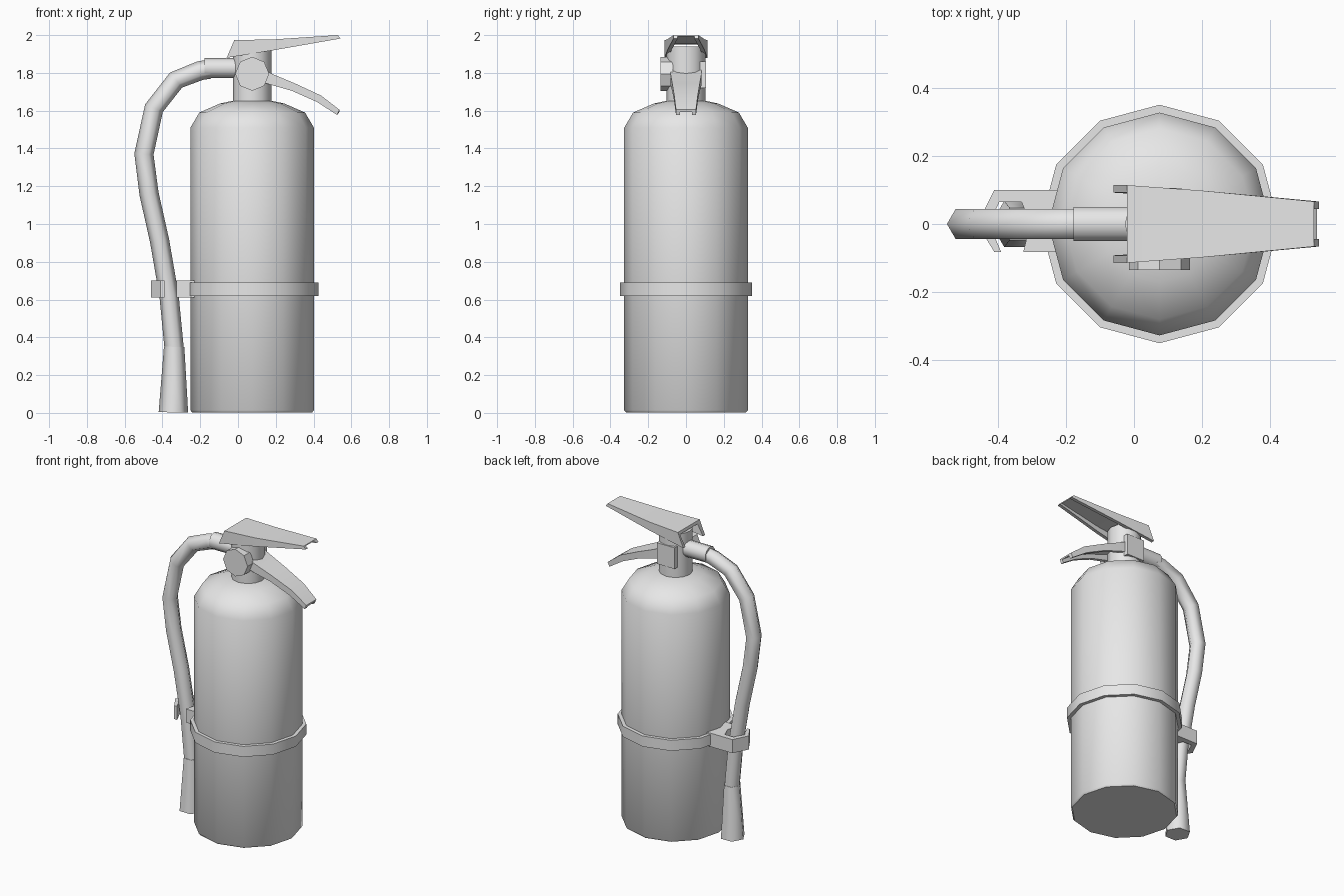
import bpy, bmesh, math
from mathutils import Vector

cube = bpy.data.objects.get("Cube")
if cube:
    bpy.data.objects.remove(cube, do_unlink=True)

grey = bpy.data.materials.new("plain_grey")
grey.use_nodes = True
GREY = (0.8, 0.8, 0.8, 1)
grey.diffuse_color = GREY
grey.node_tree.nodes["Principled BSDF"].inputs["Base Color"].default_value = GREY

AXIS = 0.075  # x of the tank's centre line


def finish(name, bm, angle=40):
    """Turn a bmesh into a smooth-shaded object with sharp edges kept."""
    bmesh.ops.recalc_face_normals(bm, faces=bm.faces)
    mesh = bpy.data.meshes.new(name)
    bm.to_mesh(mesh)
    bm.free()
    mesh.materials.append(grey)
    mesh.shade_smooth()
    mesh.set_sharp_from_angle(angle=math.radians(angle))
    obj = bpy.data.objects.new(name, mesh)
    bpy.context.scene.collection.objects.link(obj)
    return obj


def skin(bm, rings):
    """Bridge equal rings of points and cap both ends."""
    loops = [[bm.verts.new(p) for p in ring] for ring in rings]
    n = len(loops[0])
    for a, b in zip(loops, loops[1:]):
        for i in range(n):
            j = (i + 1) % n
            bm.faces.new((a[i], a[j], b[j], b[i]))
    bm.faces.new(loops[0])
    bm.faces.new(loops[-1])


def tube(name, path, sides, angle=40):
    """Round section swept along (point, radius) pairs."""
    pts = [Vector(p) for p, r in path]
    rings = []
    for i, (p, r) in enumerate(path):
        t = (pts[min(i + 1, len(pts) - 1)] - pts[max(i - 1, 0)]).normalized()
        u = Vector((1, 0, 0)) if abs(t.y) > 0.9 else Vector((0, 1, 0))
        v = t.cross(u)
        turns = [math.tau * k / sides for k in range(sides)]
        rings.append([pts[i] + r * (v * math.cos(a) + u * math.sin(a)) for a in turns])
    bm = bmesh.new()
    skin(bm, rings)
    return finish(name, bm, angle)


def upright(name, profile, sides=12):
    return tube(name, [((AXIS, 0, z), r) for r, z in profile], sides)


def channel(name, stations, wall=0.022):
    """Inverted U section; stations are (top x, top z, rim x, rim z, half width)."""
    rings = []
    for xt, zt, xb, zb, w in stations:
        t = min(wall, 0.4 * (zt - zb))
        half = [(xb, w, zb), (xt, w, zt)]
        inner = [(xt, w - wall, zt - t), (xb, w - wall, zb)]

        def flip(pts):
            return [(x, -y, z) for x, y, z in reversed(pts)]
        rings.append(half + flip(half) + flip(inner) + inner)
    bm = bmesh.new()
    skin(bm, rings)
    return finish(name, bm, 30)


def plate(name, outline, z0, z1):
    """Flat plan outline given a height."""
    bm = bmesh.new()
    skin(bm, [[(x, y, z) for x, y in outline] for z in (z0, z1)])
    return finish(name, bm, 20)


# Tank, strap and valve neck
upright("tank", [(0.318, 0.003), (0.327, 0.014), (0.327, 1.51),
                 (0.28, 1.59), (0.17, 1.638), (0.09, 1.655)])
upright("strap", [(0.35, 0.62), (0.35, 0.69)])
upright("valve_neck", [(0.102, 1.63), (0.102, 1.94)])

# Gauge on the front, small block on the back
tube("gauge", [((AXIS, -0.07, 1.795), 0.09), ((AXIS, -0.135, 1.795), 0.09)], 8)
plate("valve_block", [(0.01, 0.05), (0.14, 0.05), (0.14, 0.106), (0.01, 0.106)], 1.72, 1.86)

# Levers
channel("squeeze_lever", [(-0.02, 1.973, -0.06, 1.88, 0.114),
                          (0.2, 1.978, 0.2, 1.922, 0.098),
                          (0.528, 2.0, 0.543, 1.982, 0.066)])
channel("carry_handle", [(0.08, 1.845, 0.08, 1.765, 0.085),
                         (0.18, 1.795, 0.18, 1.735, 0.082),
                         (0.3, 1.745, 0.285, 1.705, 0.073),
                         (0.44, 1.68, 0.42, 1.645, 0.062),
                         (0.537, 1.605, 0.525, 1.577, 0.053)])

# Hose, its fitting and the nozzle
tube("hose_fitting", [((0, 0, 1.825), 0.053), ((-0.177, 0, 1.825), 0.053)], 10)
hose_path = [(-0.15, 1.82), (-0.2, 1.812), (-0.328, 1.762), (-0.445, 1.613), (-0.498, 1.37),
             (-0.471, 1.16), (-0.415, 0.91), (-0.365, 0.62), (-0.337, 0.33)]
tube("hose", [((x, 0, z), 0.051) for x, z in hose_path], 6, 65)
tube("nozzle", [((-0.338, 0, 0.35), 0.054), ((-0.342, 0, 0.003), 0.078)], 6, 65)

# Hose clip fixed to the strap
plate("hose_clip", [(-0.22, 0.1), (-0.41, 0.1), (-0.46, 0.0), (-0.41, -0.082),
                    (-0.39, -0.082), (-0.425, 0.0), (-0.395, 0.065), (-0.33, 0.065),
                    (-0.305, 0.0), (-0.325, -0.082), (-0.22, -0.082)], 0.61, 0.7)
